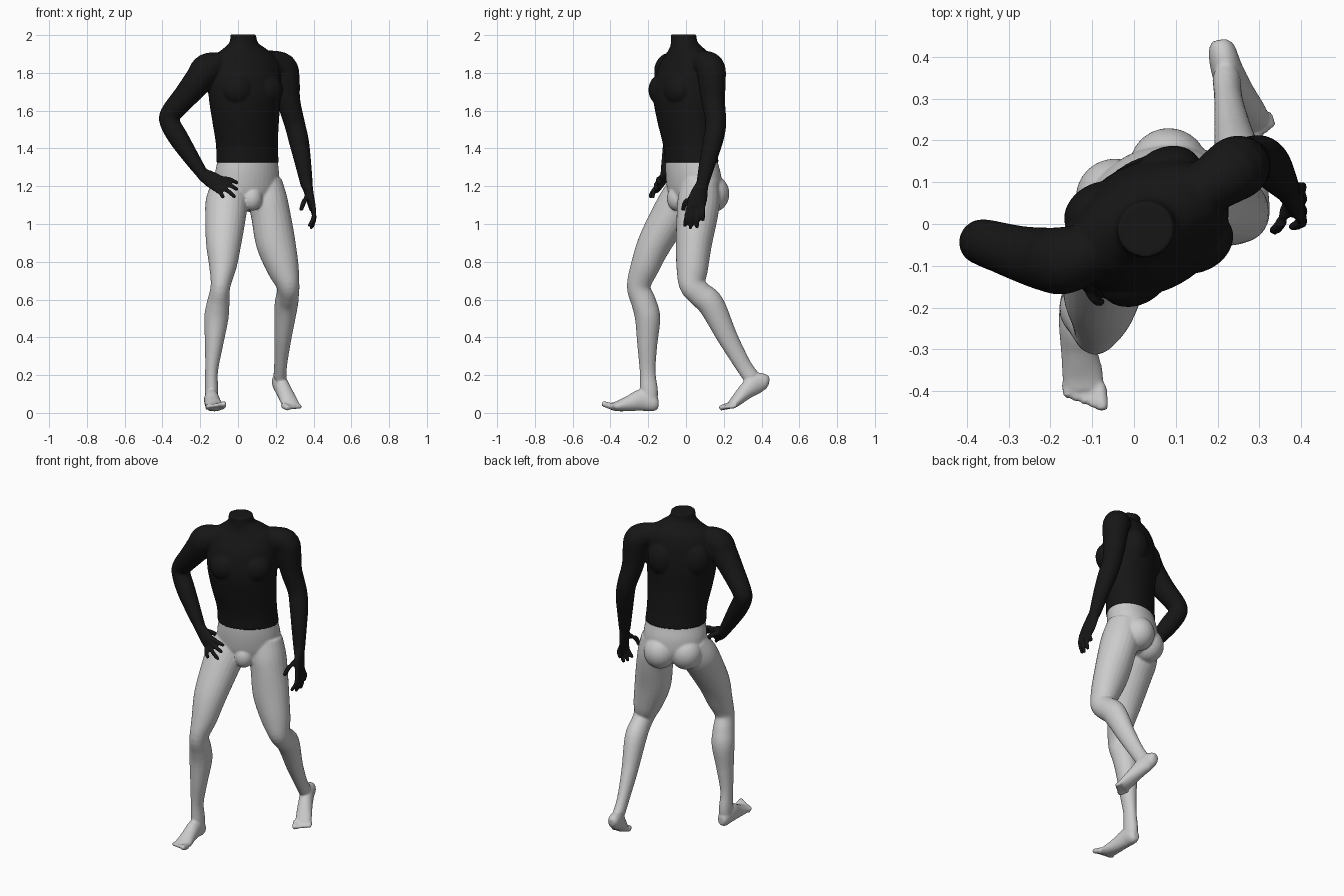
import bpy, bmesh, math
from mathutils import Vector, Matrix

YAW = math.radians(28)
FRONT = Vector((math.sin(YAW), -math.cos(YAW), 0))   # way the trunk faces
SIDE = Vector((math.cos(YAW), math.sin(YAW), 0))     # trunk's left
UP = Vector((0, 0, 1))


def spline(pts, n=5):
    """Catmull-Rom through rows of x, y, z, half width, half depth."""
    out = []
    for i in range(len(pts) - 1):
        p0, p1 = pts[max(i - 1, 0)], pts[i]
        p2, p3 = pts[i + 1], pts[min(i + 2, len(pts) - 1)]
        for k in range(n):
            t = k / n
            out.append([0.5 * (2 * b + (c - a) * t + (2 * a - 5 * b + 4 * c - d) * t * t
                               + (3 * b - a - 3 * c + d) * t ** 3)
                        for a, b, c, d in zip(p0, p1, p2, p3)])
    return out + [list(pts[-1])]


def loft(bm, pts, ref, flat=False, seg=24):
    rows = spline(pts)
    cs = [Vector(r[:3]) for r in rows]
    rings = []
    for i, r in enumerate(rows):
        t = UP if flat else (cs[min(i + 1, len(cs) - 1)] - cs[max(i - 1, 0)]).normalized()
        b = (ref - t * ref.dot(t)).normalized()
        a = t.cross(b)
        rings.append([bm.verts.new(cs[i] + a * r[3] * math.cos(q) + b * r[4] * math.sin(q))
                      for q in (2 * math.pi * k / seg for k in range(seg))])
    faces = [bm.faces.new(rings[0]), bm.faces.new(rings[-1])]
    for u, v in zip(rings, rings[1:]):
        for k in range(seg):
            j = (k + 1) % seg
            faces.append(bm.faces.new((u[k], u[j], v[j], v[k])))
    bmesh.ops.recalc_face_normals(bm, faces=faces)


def tube(bm, pts, ref=FRONT, seg=24):
    loft(bm, [(*p, p[-1]) for p in pts], ref, seg=seg)


def blob(bm, c, size):
    m = Matrix.Translation(c) @ Matrix.Rotation(YAW, 4, 'Z') @ Matrix.Diagonal((*size, 1))
    bmesh.ops.create_uvsphere(bm, u_segments=24, v_segments=16, radius=1, matrix=m)


def digit(bm, pts, r):
    """Tapered finger or toe with a rounded tip."""
    a, b, c = (Vector(p) for p in pts)
    tube(bm, [(*a, r * 1.1), (*b, r), (*c.lerp(b, 0.15), r * 0.85), (*c, r * 0.4)],
         Vector((0.3, 0.8, 0.52)), 10)


def hand(bm, wrist, knuckles, spread, tips, bulge, thumb):
    w, k, s = Vector(wrist), Vector(knuckles), Vector(spread)
    half = s.length
    loft(bm, [(*w, .033, .03), (*w.lerp(k, .5), half * .95, .022),
              (*k, half, .017), (*k.lerp(w, -.12), half * .8, .01)], s.cross(k - w))
    for i, tip in enumerate(tips):
        base = k + s * (0.75 - 0.5 * i)
        digit(bm, (base, (base + Vector(tip)) / 2 + Vector(bulge), tip), .0125)
    digit(bm, thumb, .014)


def foot(bm, pts, ref, toe_dir, across):
    loft(bm, pts, ref)
    ball, d, s = Vector(pts[-1][:3]), Vector(toe_dir), Vector(across)
    for i in range(5):                               # big toe first
        base = ball + s * (0.85 - 0.43 * i) - d * .3
        reach = d * (1 - .09 * i)
        digit(bm, (base, base + reach * .7, base + reach * 1.25), .0165 if i == 0 else .0125)


def finish(bm, name, color=None):
    me = bpy.data.meshes.new(name)
    bm.to_mesh(me)
    bm.free()
    ob = bpy.data.objects.new(name, me)
    bpy.context.collection.objects.link(ob)
    if color:
        mat = bpy.data.materials.new(name)
        mat.diffuse_color = color
        me.materials.append(mat)
    rm = ob.modifiers.new("fuse", 'REMESH')
    rm.mode, rm.voxel_size, rm.use_smooth_shade = 'VOXEL', .0065, True
    sm = ob.modifiers.new("soften", 'SMOOTH')
    sm.factor, sm.iterations = .5, 4


# Dark top: trunk and neck
bm = bmesh.new()
loft(bm, [(.05, .03, 1.325, .174, .133), (.047, .02, 1.42, .172, .132),
          (.04, 0, 1.55, .186, .143), (.035, -.008, 1.68, .2, .155),
          (.035, 0, 1.8, .2, .14), (.035, .01, 1.88, .185, .11),
          (.035, .005, 1.925, .125, .085), (.03, -.008, 1.96, .078, .07),
          (.028, -.013, 2.003, .068, .066)], FRONT, flat=True, seg=40)
for k in (-1, 1):                                    # chest and shoulder blades
    blob(bm, Vector((.035, -.005, 1.71)) + SIDE * .085 * k + FRONT * .09, (.09, .07, .085))
    blob(bm, Vector((.035, 0, 1.74)) + SIDE * .09 * k - FRONT * .08, (.09, .07, .11))
# Right arm, bent with hand on hip
tube(bm, [(-.07, -.05, 1.85, .06), (-.16, -.085, 1.825, .08), (-.205, -.085, 1.765, .077),
          (-.275, -.07, 1.68, .066), (-.355, -.045, 1.585, .056), (-.36, -.047, 1.535, .053),
          (-.315, -.065, 1.455, .053), (-.25, -.085, 1.355, .043), (-.185, -.105, 1.26, .031)])
hand(bm, (-.19, -.103, 1.265), (-.1, -.142, 1.21), (.016, .008, .042),
     [(0, -.135, 1.215), (.0, -.155, 1.18), (-.012, -.175, 1.14), (-.075, -.188, 1.137)],
     (0, -.012, .008), ((-.16, -.095, 1.25), (-.13, -.07, 1.24), (-.11, -.045, 1.215)))
# Left arm, hanging
tube(bm, [(.15, .07, 1.86, .06), (.235, .128, 1.83, .076), (.255, .138, 1.75, .072),
          (.268, .145, 1.65, .062), (.3, .158, 1.53, .055), (.322, .143, 1.44, .053),
          (.343, .115, 1.33, .044), (.365, .085, 1.2, .032)])
hand(bm, (.365, .085, 1.21), (.393, .05, 1.09), (.01, -.05, -.004),
     [(.375, -.008, .985), (.385, .022, .972), (.39, .058, .977), (.392, .09, 1.015)],
     (.014, 0, 0), ((.37, .05, 1.15), (.35, .0, 1.12), (.332, -.018, 1.07)))
finish(bm, "shirt_and_arms", (.008, .008, .008, 1))

# Grey lower body: pelvis
bm = bmesh.new()
loft(bm, [(.05, .03, 1.35, .165, .124), (.05, .031, 1.32, .17, .129), (.047, .04, 1.25, .18, .136),
          (.045, .045, 1.17, .175, .13), (.05, .04, 1.11, .12, .1), (.055, .035, 1.085, .06, .06)],
     FRONT, flat=True, seg=40)
blob(bm, Vector((.083, .135, 1.16)), (.095, .095, .1))
blob(bm, Vector((-.045, .062, 1.16)), (.095, .095, .1))
blob(bm, Vector((.075, -.05, 1.135)), (.055, .05, .065))
# Right leg, forward
loft(bm, [(-.035, .01, 1.2, .1, .1), (-.058, -.035, 1.12, .112, .108), (-.066, -.085, 1.04, .108, .102),
          (-.076, -.165, .9, .094, .09), (-.08, -.215, .78, .074, .077), (-.093, -.25, .67, .052, .063),
          (-.105, -.222, .58, .06, .066), (-.115, -.203, .5, .064, .067), (-.127, -.205, .36, .048, .053),
          (-.14, -.203, .22, .034, .042), (-.14, -.196, .12, .036, .047), (-.14, -.19, .06, .034, .04)],
     Vector((0, -1, 0)))
foot(bm, [(-.14, -.146, .05, .02, .025), (-.14, -.17, .052, .034, .045), (-.14, -.23, .068, .04, .058),
          (-.132, -.3, .05, .043, .042), (-.123, -.36, .036, .049, .028), (-.12, -.398, .034, .047, .019)],
     UP, (.006, -.045, .014), (.046, -.006, .004))
# Left leg, trailing
loft(bm, [(.135, .075, 1.22, .098, .1), (.155, .068, 1.13, .105, .112), (.173, .06, 1.05, .104, .11),
          (.2, .042, .9, .105, .096), (.24, .033, .76, .084, .083), (.263, .033, .68, .062, .07),
          (.264, .073, .63, .058, .068), (.255, .135, .57, .061, .07), (.238, .217, .405, .046, .055),
          (.226, .298, .26, .034, .044), (.222, .345, .19, .034, .044)], Vector((.2, -1, 0)))
foot(bm, [(.207, .44, .168, .018, .02), (.21, .42, .168, .032, .04), (.222, .37, .155, .038, .055),
          (.245, .315, .112, .042, .043), (.272, .262, .06, .047, .029), (.284, .235, .036, .046, .019)],
     Vector((.1, -.5, .8)), (.02, -.042, -.012), (-.043, -.02, 0))
finish(bm, "pelvis_and_legs")
